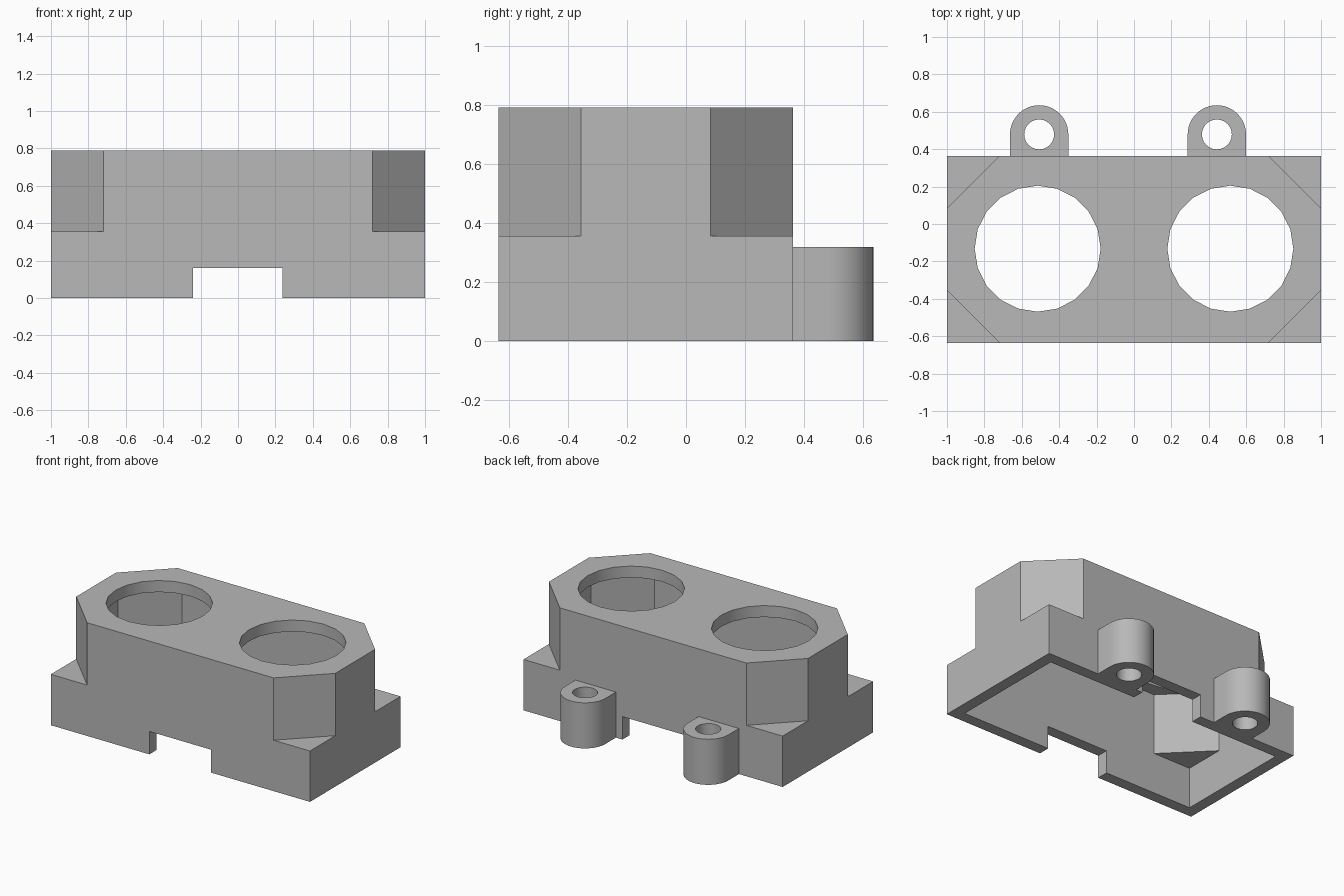
import bpy
import bmesh
from math import pi, cos, sin, radians

if "Cube" in bpy.data.objects:
    bpy.data.objects.remove(bpy.data.objects["Cube"])

# Main dimensions
FRONT, BACK, TOP = -0.635, 0.363, 0.79
WALL, CHAMFER, SHOULDER = 0.08, 0.28, 0.355

grey = bpy.data.materials.new("plain grey")
grey.use_nodes = True
grey.diffuse_color = (0.48, 0.48, 0.48, 1)
grey.node_tree.nodes["Principled BSDF"].inputs["Base Color"].default_value = grey.diffuse_color


def prism(name, outline, low, high):
    """Extrude a counter-clockwise outline between two heights."""
    bm = bmesh.new()
    base = bm.faces.new([bm.verts.new((x, y, low)) for x, y in outline])
    result = bmesh.ops.extrude_face_region(bm, geom=[base])
    raised = [v for v in result["geom"] if isinstance(v, bmesh.types.BMVert)]
    bmesh.ops.translate(bm, verts=raised, vec=(0, 0, high - low))
    bmesh.ops.recalc_face_normals(bm, faces=bm.faces)
    mesh = bpy.data.meshes.new(name)
    bm.to_mesh(mesh)
    bm.free()
    mesh.materials.append(grey)
    obj = bpy.data.objects.new(name, mesh)
    bpy.context.collection.objects.link(obj)
    return obj


def rectangle(x0, x1, y0, y1):
    return [(x0, y0), (x1, y0), (x1, y1), (x0, y1)]


def octagon(x, y0, y1, c):
    return [(-x + c, y0), (x - c, y0), (x, y0 + c), (x, y1 - c),
            (x - c, y1), (-x + c, y1), (-x, y1 - c), (-x, y0 + c)]


def arc(cx, cy, r, steps, sweep=2 * pi):
    count = steps if sweep == 2 * pi else steps + 1
    return [(cx + r * cos(sweep * i / steps), cy + r * sin(sweep * i / steps))
            for i in range(count)]


def combine(obj, tool, operation="DIFFERENCE"):
    mod = obj.modifiers.new(operation.title(), "BOOLEAN")
    mod.operation, mod.solver, mod.object = operation, "EXACT", tool
    tool.hide_render = True
    bpy.context.view_layer.objects.active = obj
    bpy.ops.object.modifier_apply(modifier=mod.name)
    bpy.data.objects.remove(tool)


def smooth(obj):
    bpy.ops.object.select_all(action="DESELECT")
    obj.select_set(True)
    bpy.context.view_layer.objects.active = obj
    bpy.ops.object.shade_smooth_by_angle(angle=radians(30))


# Housing: square block with clipped corners above the shoulder
housing = prism("housing", rectangle(-1, 1, FRONT, BACK), 0, TOP)
for sx in (-1, 1):
    for y, sy in ((FRONT, -1), (BACK, 1)):
        reach = CHAMFER + 0.2
        corner = [(sx * 1.1, y + sy * 0.1), (sx * (1.1 - reach), y + sy * 0.1),
                  (sx * 1.1, y + sy * (0.1 - reach))]
        combine(housing, prism("corner_cutter", corner, SHOULDER, TOP + 0.1))

# Open underside: square pocket below, clipped pocket above
inner = (FRONT + WALL, BACK - WALL)
combine(housing, prism("lower_pocket", rectangle(WALL - 1, 1 - WALL, *inner),
                       -0.1, SHOULDER - 0.07))
combine(housing, prism("upper_pocket", octagon(1 - WALL, *inner, CHAMFER + 0.01),
                       0.2, TOP - WALL))

# Round openings in the roof and the cable notch through front and back
for x in (-0.515, 0.515):
    combine(housing, prism("round_cutter", arc(x, -0.132, 0.337, 20), TOP - 0.2, TOP + 0.1))
combine(housing, prism("notch_cutter", rectangle(-0.24, 0.237, -1, 1), -0.1, 0.16))
smooth(housing)

# Mounting lugs on the back
for name, x in (("right_lug", -0.507), ("left_lug", 0.443)):
    outline = arc(x, 0.479, 0.156, 24, pi) + [(x - 0.156, BACK), (x + 0.156, BACK)]
    lug = prism(name, outline, 0, 0.318)
    combine(lug, prism("screw_cutter", arc(x, 0.479, 0.08, 24), -0.1, 0.5))
    smooth(lug)
